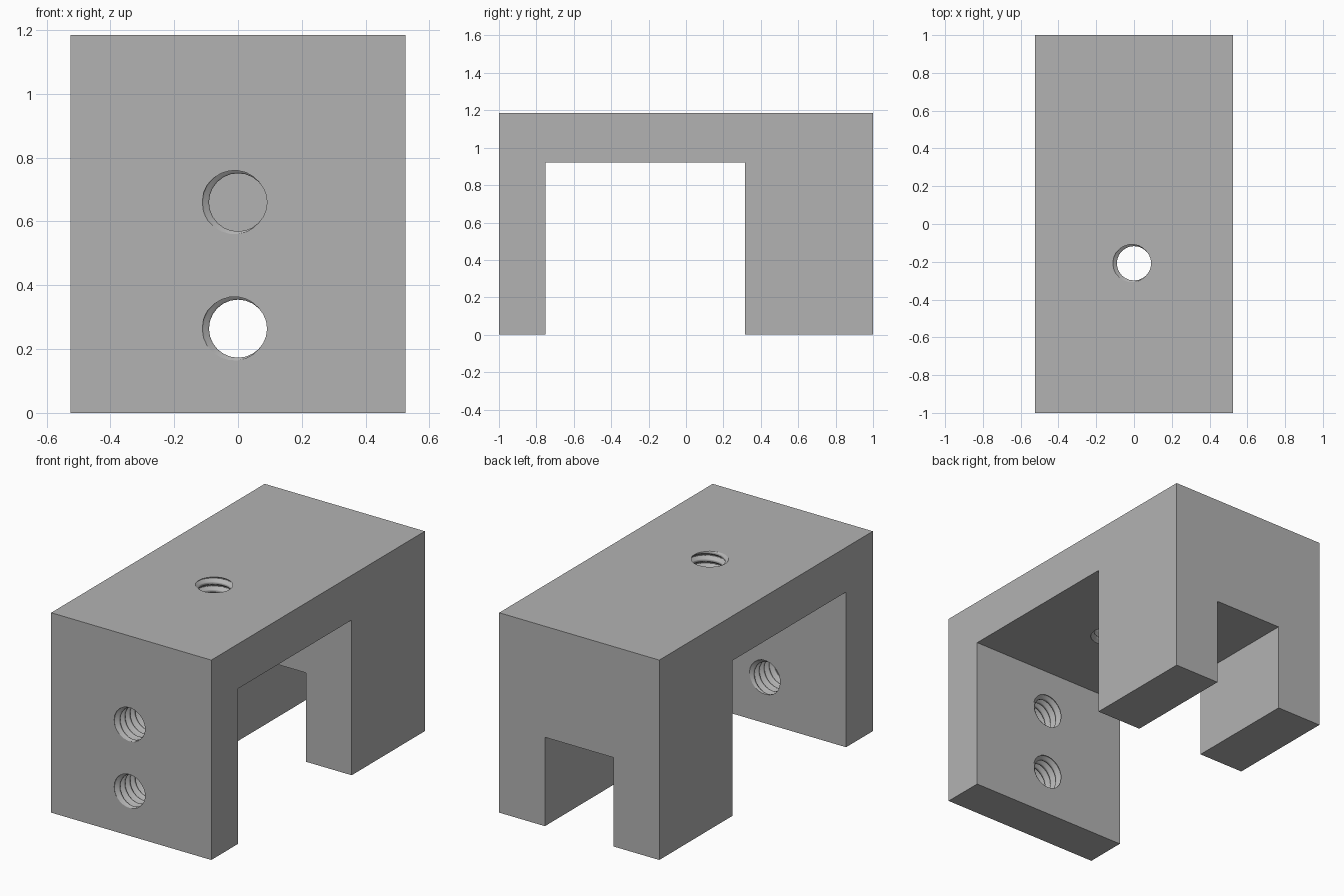
import bpy, bmesh, math
from mathutils import Matrix

if "Cube" in bpy.data.objects:
    bpy.data.objects.remove(bpy.data.objects["Cube"], do_unlink=True)

HALF_W, HEIGHT = 0.525, 1.185
CH_FRONT, CH_BACK, CH_TOP = -0.75, 0.315, 0.92
MINOR, MAJOR, PITCH, SEG = 0.091, 0.112, 0.0465, 24

# Plain grey metal
grey = bpy.data.materials.new("grey_metal")
grey.use_nodes = True
colour = (0.45, 0.45, 0.45, 1)
grey.diffuse_color = colour
grey.node_tree.nodes["Principled BSDF"].inputs["Base Color"].default_value = colour


def make_object(name, bm):
    bmesh.ops.recalc_face_normals(bm, faces=bm.faces)
    mesh = bpy.data.meshes.new(name)
    bm.to_mesh(mesh)
    bm.free()
    mesh.materials.append(grey)
    obj = bpy.data.objects.new(name, mesh)
    bpy.context.collection.objects.link(obj)
    return obj


def prism(name, profile, half_width):
    """Side profile of (y, z) points extruded across x."""
    bm = bmesh.new()
    face = bm.faces.new([bm.verts.new((-half_width, y, z)) for y, z in profile])
    ext = bmesh.ops.extrude_face_region(bm, geom=[face])
    verts = [v for v in ext["geom"] if isinstance(v, bmesh.types.BMVert)]
    bmesh.ops.translate(bm, verts=verts, vec=(2 * half_width, 0, 0))
    return make_object(name, bm)


def thread_radius(w, angle):
    """Flat-topped V thread, right-handed."""
    f = w / PITCH - angle / math.tau + 0.5
    d = abs(f - round(f))
    t = min(max((0.375 - d) / 0.3125, 0), 1)
    return MINOR + (MAJOR - MINOR) * t


def thread_cutter(name, depth, matrix):
    """Threaded plug whose local z points out of the hole mouth."""
    bm = bmesh.new()
    step = PITCH / SEG
    extra = 12
    rings = []
    for k in range(-math.ceil(depth / step) - extra, extra + 1):
        w = (k + 0.5) * step
        ring = []
        for i in range(SEG):
            a = math.tau * i / SEG
            r = thread_radius(w, a)
            ring.append(bm.verts.new((r * math.cos(a), r * math.sin(a), w)))
        rings.append(ring)
    for low, high in zip(rings, rings[1:]):
        for i in range(SEG):
            j = (i + 1) % SEG
            bm.faces.new((low[i], low[j], high[j], high[i]))
    bm.faces.new(rings[0])
    bm.faces.new(rings[-1])
    bm.transform(matrix)
    return make_object(name, bm)


# Bracket body: top bridge with thin front leg and thick back leg
body = prism("bracket_body", [
    (-1, 0), (CH_FRONT, 0), (CH_FRONT, CH_TOP), (CH_BACK, CH_TOP),
    (CH_BACK, 0), (1, 0), (1, HEIGHT), (-1, HEIGHT)], HALF_W)

# Slot through the back leg, and the three threaded holes
to_front = Matrix.Rotation(math.pi / 2, 4, "X")
cutters = [prism("slot_cutter", [(0.2, -0.1), (1.1, -0.1), (1.1, 0.527), (0.2, 0.527)], 0.225)]
for name, z in (("lower_hole_cutter", 0.264), ("upper_hole_cutter", 0.66)):
    cutters.append(thread_cutter(name, CH_FRONT + 1,
                                 Matrix.Translation((0, -1, z)) @ to_front))
cutters.append(thread_cutter("top_hole_cutter", HEIGHT - CH_TOP,
                             Matrix.Translation((0, -0.208, HEIGHT))))

bpy.ops.object.select_all(action="DESELECT")
bpy.context.view_layer.objects.active = body
body.select_set(True)
for cutter in cutters:
    cutter.hide_render = True
    mod = body.modifiers.new(cutter.name, "BOOLEAN")
    mod.operation = "DIFFERENCE"
    mod.solver = "EXACT"
    mod.object = cutter
    bpy.ops.object.modifier_apply(modifier=mod.name)
    bpy.data.objects.remove(cutter, do_unlink=True)

bpy.ops.object.shade_smooth_by_angle(angle=math.radians(30))
